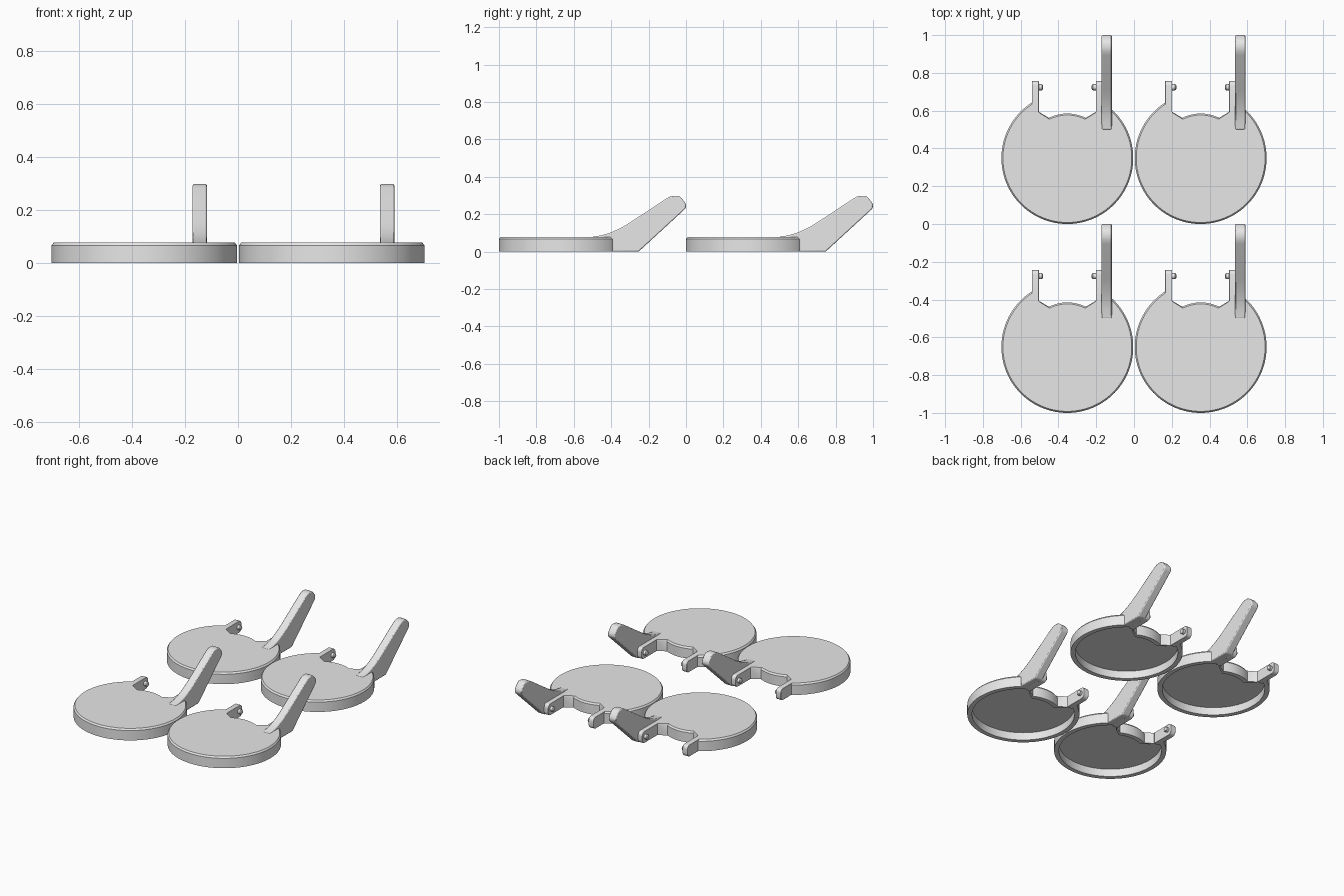
import bpy, bmesh, math

if "Cube" in bpy.data.objects:
    bpy.data.objects.remove(bpy.data.objects["Cube"])

RADIUS, HEIGHT = 0.349, 0.078
grey = bpy.data.materials.new("light grey")
grey.diffuse_color = (0.8, 0.8, 0.8, 1)
grey.use_nodes = True
grey.node_tree.nodes["Principled BSDF"].inputs["Base Color"].default_value = grey.diffuse_color


def finish(bm, name, bevel=0.0):
    bmesh.ops.recalc_face_normals(bm, faces=bm.faces)
    mesh = bpy.data.meshes.new(name)
    bm.to_mesh(mesh)
    bm.free()
    mesh.materials.append(grey)
    obj = bpy.data.objects.new(name, mesh)
    bpy.context.collection.objects.link(obj)
    bpy.ops.object.select_all(action='DESELECT')
    bpy.context.view_layer.objects.active = obj
    obj.select_set(True)
    bpy.ops.object.shade_smooth_by_angle(angle=math.radians(30))
    if bevel:
        mod = obj.modifiers.new("soft edges", 'BEVEL')
        mod.width, mod.segments = bevel, 2
        mod.limit_method, mod.angle_limit = 'ANGLE', math.radians(40)
    return obj


def skin(rings, name, bevel=0.0):
    """Bridge equal-length rings of points and cap both ends."""
    bm = bmesh.new()
    loops = [[bm.verts.new(p) for p in ring] for ring in rings]
    n = len(loops[0])
    for a, b in zip(loops, loops[1:]):
        for i in range(n):
            j = (i + 1) % n
            bm.faces.new((a[i], a[j], b[j], b[i]))
    bm.faces.new(loops[0])
    bm.faces.new(loops[-1])
    return finish(bm, name, bevel)


def prism_x(profile, x0, x1, name, bevel):
    return skin([[(x, y, z) for y, z in profile] for x in (x0, x1)], name, bevel)


# Lid outline: a disc with a hinge notch at the back
start = math.acos(0.188 / RADIUS)
sweep = math.pi + 2 * start
outline = [(RADIUS * math.cos(start - sweep * i / 96),
            RADIUS * math.sin(start - sweep * i / 96)) for i in range(97)]
outline.append((-0.151, 0.245))
outline += [(0.098 * t / 6, 0.236 - 0.023 * (t / 6) ** 2) for t in range(-6, 7)]
outline.append((0.151, 0.245))


def ring(inset, z):
    pts = []
    for x, y in outline:
        k = 1 - inset / math.hypot(x, y)
        pts.append((x * k, y * k, z))
    return pts


parts = [skin([ring(0.030, 0.052), ring(0.030, 0), ring(0, 0),
               ring(0, HEIGHT - 0.011), ring(0.008, HEIGHT)], "lid")]

# Hinge arms with rounded ends
END, R = 0.408, 0.025
arm = [(0.245, 0.0)]
for cz, a0 in ((R, -90), (HEIGHT - R, 0)):
    for i in range(6):
        a = math.radians(a0 + 18 * i)
        arm.append((END - R + R * math.cos(a), cz + R * math.sin(a)))
arm.append((0.245, HEIGHT))

for side, label in ((-1, "left"), (1, "right")):
    parts.append(prism_x(arm, side * 0.151, side * 0.188, label + "_hinge_arm", 0.002))
    # Hinge pin facing inward, with a rounded tip
    pin = []
    for x, r in ((0.160, 0.016), (0.135, 0.016), (0.131, 0.013), (0.129, 0.008)):
        pin.append([(side * x, 0.375 + r * math.cos(i * math.pi / 10),
                     0.040 + r * math.sin(i * math.pi / 10)) for i in range(20)])
    parts.append(skin(pin, label + "_hinge_pin"))

# Raised lever, flowing out of the lid top
lever = [(0.257, 0), (0.398, 0), (0.643, 0.225), (0.650, 0.236), (0.651, 0.250),
         (0.645, 0.264), (0.622, 0.291), (0.609, 0.298), (0.582, 0.298),
         (0.565, 0.294), (0.545, 0.283), (0.360, 0.161), (0.325, 0.139),
         (0.285, 0.118), (0.240, 0.099), (0.200, 0.087), (0.150, 0.079),
         (0.150, 0.065), (0.257, 0.065)]
parts.append(prism_x(lever, 0.182, 0.236, "lever", 0.006))

# Four identical lids in a two by two grid
centres = [(x, y) for y in (-0.651, 0.349) for x in (-0.353, 0.353)]
for part in parts:
    for x, y in centres[1:]:
        copy = part.copy()
        copy.location = (x, y, 0)
        bpy.context.collection.objects.link(copy)
    part.location = (*centres[0], 0)
